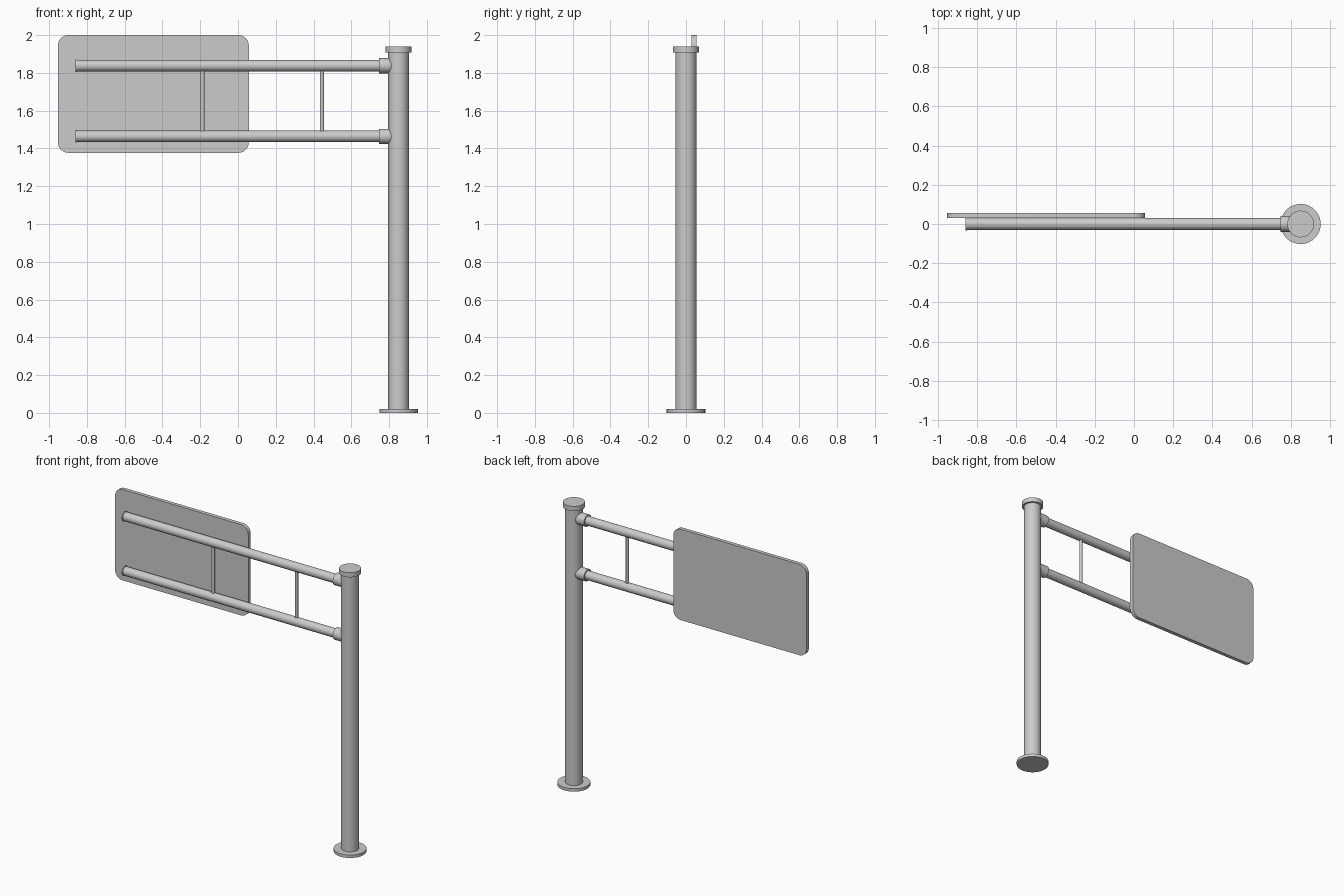
import bpy, bmesh
from math import pi, sin, cos, radians
from mathutils import Vector

if "Cube" in bpy.data.objects:
    bpy.data.objects.remove(bpy.data.objects["Cube"])

POST_X = 0.85
ARMS = {"upper": 1.838, "lower": 1.464}


def smooth(obj):
    bpy.ops.object.select_all(action='DESELECT')
    obj.select_set(True)
    bpy.context.view_layer.objects.active = obj
    bpy.ops.object.shade_smooth_by_angle(angle=radians(30))


def rod(name, start, end, radius, sides=48):
    """Capped cylinder between two points."""
    a, b = Vector(start), Vector(end)
    bpy.ops.mesh.primitive_cylinder_add(
        vertices=sides, radius=radius, depth=(b - a).length, location=(a + b) / 2,
        rotation=(b - a).to_track_quat('Z', 'Y').to_euler())
    obj = bpy.context.object
    obj.name = name
    smooth(obj)
    return obj


def rounded_panel(name, x0, x1, z0, z1, y0, y1, r, steps=8):
    """Rounded rectangle in the xz plane, extruded along y."""
    bm = bmesh.new()
    corners = [(x1 - r, z1 - r), (x0 + r, z1 - r), (x0 + r, z0 + r), (x1 - r, z0 + r)]
    verts = []
    for q, (cx, cz) in enumerate(corners):
        for i in range(steps + 1):
            a = pi / 2 * (q + i / steps)
            verts.append(bm.verts.new((cx + r * cos(a), y0, cz + r * sin(a))))
    face = bm.faces.new(verts)
    new = bmesh.ops.extrude_face_region(bm, geom=[face])["geom"]
    bmesh.ops.translate(bm, vec=(0, y1 - y0, 0),
                        verts=[g for g in new if isinstance(g, bmesh.types.BMVert)])
    bmesh.ops.recalc_face_normals(bm, faces=bm.faces)
    mesh = bpy.data.meshes.new(name)
    bm.to_mesh(mesh)
    bm.free()
    obj = bpy.data.objects.new(name, mesh)
    bpy.context.collection.objects.link(obj)
    smooth(obj)


# Post with base flange and top cap
rod("base_flange", (POST_X, 0, 0), (POST_X, 0, 0.02), 0.102, 64)
rod("post", (POST_X, 0, 0.01), (POST_X, 0, 1.92), 0.055, 64)
rod("post_cap", (POST_X, 0, 1.908), (POST_X, 0, 1.94), 0.068, 64)

# Horizontal arms, each with a collar at the post and a thin end cap
for label, z in ARMS.items():
    rod(label + "_arm", (-0.855, 0, z), (POST_X - 0.03, 0, z), 0.03)
    rod(label + "_collar", (0.746, 0, z), (POST_X - 0.02, 0, z), 0.04)
    rod(label + "_end_cap", (-0.86, 0, z), (-0.853, 0, z), 0.033)

# Vertical struts between the arms
for label, x in (("left", -0.188), ("right", 0.445)):
    rod(label + "_strut", (x, 0, ARMS["lower"]), (x, 0, ARMS["upper"]), 0.01, 24)

# Sign panel mounted behind the arms
rounded_panel("sign_panel", -0.953, 0.057, 1.377, 2.0, 0.03, 0.056, 0.055)
